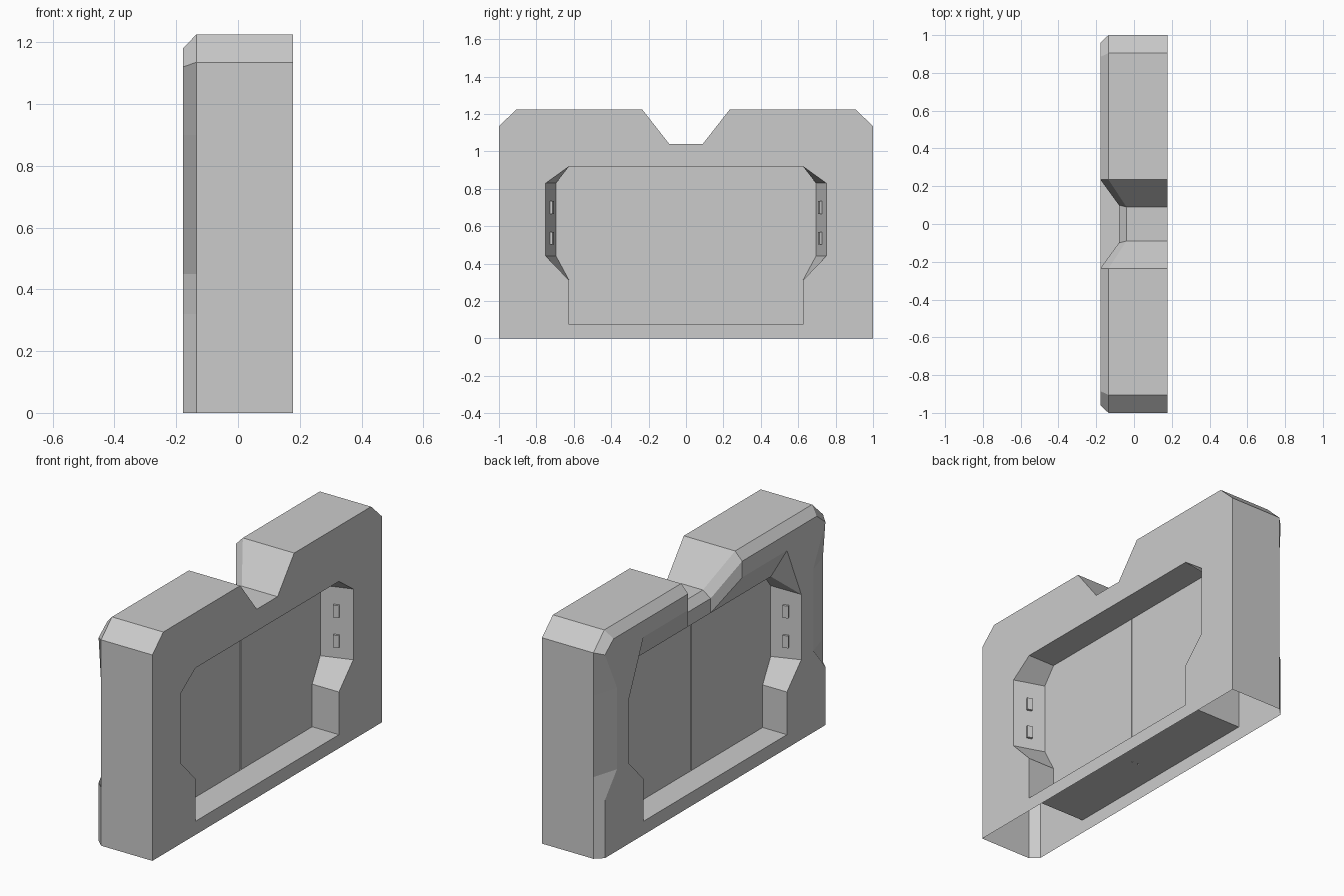
import bpy, bmesh, math
from mathutils import Matrix

if "Cube" in bpy.data.objects:
    bpy.data.objects.remove(bpy.data.objects["Cube"])

XF, XB, XC = 0.178, -0.178, -0.135   # front face, rear face, rear chamfer start
DF, DB = 0.015, -0.03                # door panel faces
TR = -0.08                           # depth of the rear trough / ceiling break


def mirrored(name, bm, merge=True):
    """Finish a half mesh (y >= 0) and mirror it across y = 0."""
    bmesh.ops.recalc_face_normals(bm, faces=bm.faces)
    me = bpy.data.meshes.new(name)
    bm.to_mesh(me)
    bm.free()
    ob = bpy.data.objects.new(name, me)
    bpy.context.collection.objects.link(ob)
    m = ob.modifiers.new("mirror", 'MIRROR')
    m.use_axis = (False, True, False)
    m.use_mirror_merge = merge
    return ob


def at(x, pts):
    return [(x, y, z) for y, z in pts]


# ---- wall frame: half shell, open underneath
bm = bmesh.new()
cache = {}


def face(*pts):
    vs = []
    for p in pts:
        k = tuple(round(c, 4) for c in p)
        if k not in cache:
            cache[k] = bm.verts.new(k)
        if cache[k] not in vs:
            vs.append(cache[k])
    bm.faces.new(vs)


def strip(a, b):
    for i in range(len(a) - 1):
        face(a[i], a[i + 1], b[i + 1], b[i])


outline = [(1, 0), (1, .32), (1, .45), (1, .9), (1, 1.135), (.905, 1.225),
           (.235, 1.225), (.09, 1.04), (0, 1.04)]
opening = [(0, .92), (.625, .92), (.75, .83), (.75, .44), (.625, .31),
           (.625, .075), (0, .075)]
inner = [(0, .92), (.625, .92), (.695, .83), (.695, .44), (.625, .31),
         (.625, .075), (0, .075)]

# front face, front reveal
front = at(XF, outline)
face((XF, 0, 0), *front, *at(XF, opening))
strip(at(XF, opening), at(DF, inner))

# outer sides and top, then the rear chamfer
mid = at(XC, outline[:-2]) + at(-.04, outline[-2:])
rear = at(XB, [(.96, 0), (.96, .32), (.855, .45), (.855, .9), (.96, 1.12),
               (.885, 1.18), (.235, 1.18)]) + at(TR, [(.1, 1.0), (0, 1.0)])
strip(front, mid)
strip(mid, rear)

# rear face and the trough under the notch
rear_open = at(XB, [(.235, 1.09), (.625, 1.09), (.75, .8), (.75, .44),
                    (.625, .31), (.625, .075), (0, .075)])
face((XB, 0, 0), *rear[:7], *rear_open)
lip = at(TR, [(0, .92), (.1, .92), (.625, .92)])
face(rear[6], rear[7], lip[1], rear_open[0])
face(rear[7], rear[8], lip[0], lip[1])

# rear reveal: flared ceiling, corner, jamb and sill
door_in = at(DB, inner)
face(lip[1], rear_open[0], rear_open[1], lip[2])
face(lip[0], lip[1], lip[2], door_in[1], door_in[0])
face(lip[2], rear_open[1], rear_open[2])
face(lip[2], rear_open[2], door_in[2], door_in[1])
strip(rear_open[2:], door_in[2:])
mirrored("wall_frame", bm)

# ---- sliding door leaves, with a thin seam between them
bm = bmesh.new()
leaf = [(max(y, .003), z) for y, z in inner]
f = bm.faces.new([bm.verts.new(p) for p in at(DB, leaf)])
ext = bmesh.ops.extrude_face_region(bm, geom=[f])
bmesh.ops.translate(bm, vec=(DF - DB, 0, 0),
                    verts=[v for v in ext["geom"] if isinstance(v, bmesh.types.BMVert)])
mirrored("door_leaves", bm, merge=False)

# ---- strip closing the seam
bm = bmesh.new()
bmesh.ops.create_cube(bm, size=1, matrix=Matrix.Translation((-.0075, .002, .4975))
                      @ Matrix.Diagonal((.03, .004, .845, 1)))
mirrored("door_seam", bm, merge=False)

# ---- small raised blocks on the slanted jambs, both sides of the door
bm = bmesh.new()
for x0, x1 in ((DF, XF), (DB, XB)):
    ang = math.atan2(.055, x1 - x0)
    for z in (.7, .535):
        bmesh.ops.create_cube(bm, size=1, matrix=Matrix.Translation(((x0 + x1) / 2, .7225, z))
                              @ Matrix.Rotation(ang, 4, 'Z')
                              @ Matrix.Diagonal((.03, .026, .068, 1)))
mirrored("jamb_blocks", bm, merge=False)
